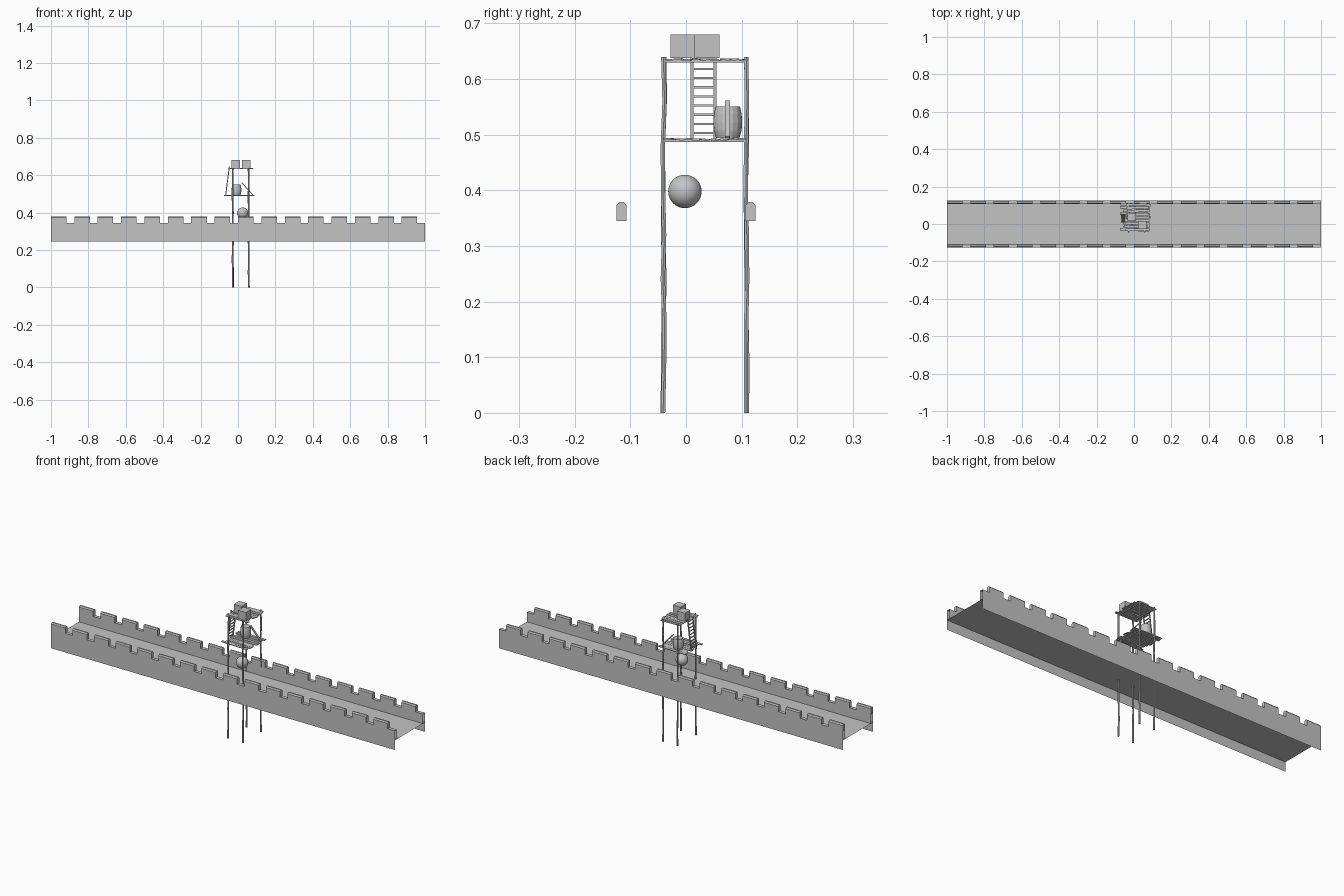
import bpy, bmesh, math, random
from mathutils import Vector, Matrix

if "Cube" in bpy.data.objects:
    bpy.data.objects.remove(bpy.data.objects["Cube"])

random.seed(4)
GREY = bpy.data.materials.new("plain grey")
GREY.diffuse_color = (0.55, 0.55, 0.55, 1)
GREY.use_nodes = True
GREY.node_tree.nodes["Principled BSDF"].inputs["Base Color"].default_value = GREY.diffuse_color


def finish(name, bm, smooth=False):
    me = bpy.data.meshes.new(name)
    bm.to_mesh(me)
    bm.free()
    me.materials.append(GREY)
    for p in me.polygons:
        p.use_smooth = smooth
    ob = bpy.data.objects.new(name, me)
    bpy.context.collection.objects.link(ob)
    return ob


def face(bm, *pts):
    return bm.faces.new([bm.verts.new(p) for p in pts])


def add_box(bm, centre, size, rot=Matrix()):
    m = Matrix.Translation(centre) @ rot @ Matrix.Diagonal((*size, 1))
    bmesh.ops.create_cube(bm, size=1, matrix=m)


def add_bar(bm, a, b, wide, thick):
    """Square bar from a to b; wide runs along y where possible."""
    a, b = Vector(a), Vector(b)
    z = (b - a).normalized()
    ref = Vector((0, 1, 0)) if abs(z.y) < 0.9 else Vector((1, 0, 0))
    x = ref.cross(z).normalized()
    y = z.cross(x)
    rot = Matrix((x, y, z)).transposed().to_4x4()
    add_box(bm, (a + b) / 2, (thick, wide, (b - a).length), rot)


# Wall walk: open ended shell with crenellated parapets
IN, OUT, LOW, FLOOR, SILL, TOP = 0.107, 0.125, 0.245, 0.295, 0.345, 0.379
bm = bmesh.new()
face(bm, (-1, -OUT, FLOOR), (1, -OUT, FLOOR), (1, OUT, FLOOR), (-1, OUT, FLOOR))
finish("walkway_floor", bm)

profile = [(IN, SILL), (IN, 0.373), (0.112, TOP), (0.120, TOP), (OUT, 0.373), (OUT, SILL)]
for side, label in ((-1, "front"), (1, "back")):
    bm = bmesh.new()
    o, i = OUT * side, IN * side
    face(bm, (-1, o, LOW), (1, o, LOW), (1, o, SILL), (-1, o, SILL))
    face(bm, (-1, i, FLOOR), (1, i, FLOOR), (1, i, SILL), (-1, i, SILL))
    for k in range(16):
        x0 = -1 + k * 0.125
        x1, x2 = x0 + 0.083, x0 + 0.125
        for (ya, za), (yb, zb) in zip(profile, profile[1:]):
            face(bm, (x0, ya * side, za), (x1, ya * side, za),
                 (x1, yb * side, zb), (x0, yb * side, zb))
        for x in (x0, x1):
            face(bm, *[(x, y * side, z) for y, z in profile])
        face(bm, (x1, i, SILL), (x2, i, SILL), (x2, o, SILL), (x1, o, SILL))
    bmesh.ops.remove_doubles(bm, verts=bm.verts, dist=1e-5)
    bmesh.ops.recalc_face_normals(bm, faces=bm.faces)
    finish(label + "_parapet", bm)

# Crooked tower poles
for n, (px, py) in enumerate([(-0.028, -0.04), (0.057, -0.04), (-0.028, 0.109), (0.057, 0.109)]):
    bm = bmesh.new()
    rings = []
    for j in range(9):
        cx = px + random.uniform(-0.0015, 0.0015)
        cy = py + random.uniform(-0.002, 0.002)
        rings.append([bm.verts.new((cx + 0.0045 * math.cos(math.tau * s / 6),
                                    cy + 0.0045 * math.sin(math.tau * s / 6),
                                    0.64 * j / 8)) for s in range(6)])
    for a, b in zip(rings, rings[1:]):
        for s in range(6):
            bm.faces.new((a[s], a[(s + 1) % 6], b[(s + 1) % 6], b[s]))
    bm.faces.new(rings[0][::-1])
    bm.faces.new(rings[-1])
    finish("tower_pole_%d" % (n + 1), bm)

# Platforms of uneven planks on cross beams
for label, z, xa, xb in (("lower", 0.492, -0.068, 0.080), ("upper", 0.635, -0.045, 0.075)):
    bm = bmesh.new()
    for k in range(9):
        y = -0.031 + k * 0.0168
        a = xa + random.uniform(-0.009, 0.009)
        b = xb + random.uniform(-0.009, 0.009)
        rot = (Matrix.Rotation(random.uniform(-0.04, 0.04), 4, 'Z')
               @ Matrix.Rotation(random.uniform(-0.06, 0.06), 4, 'X'))
        add_box(bm, ((a + b) / 2, y, z + random.uniform(-0.001, 0.001)),
                (b - a, 0.014, 0.003), rot)
    finish(label + "_planks", bm)
    bm = bmesh.new()
    for x in (-0.028, 0.057):
        add_bar(bm, (x, -0.042, z - 0.003), (x, 0.112, z - 0.003), 0.004, 0.005)
    finish(label + "_beams", bm)

# Ladder between the platforms
bm = bmesh.new()
foot, head = Vector((-0.066, 0, 0.493)), Vector((-0.046, 0, 0.648))
for y in (0.011, 0.052):
    add_bar(bm, foot + Vector((0, y, 0)), head + Vector((0, y, 0)), 0.005, 0.005)
for k in range(9):
    p = foot.lerp(head, (k + 0.6) / 9.4)
    add_bar(bm, (p.x, 0.011, p.z), (p.x, 0.052, p.z), 0.004, 0.004)
finish("ladder", bm)

# Barrel
bm = bmesh.new()
rings = [[bm.verts.new((-0.008 + r * math.cos(math.tau * s / 16),
                        0.075 + r * math.sin(math.tau * s / 16), z)) for s in range(16)]
         for r, z in ((0.021, 0.494), (0.025, 0.508), (0.026, 0.522), (0.025, 0.537), (0.022, 0.551))]
for a, b in zip(rings, rings[1:]):
    for s in range(16):
        bm.faces.new((a[s], a[(s + 1) % 16], b[(s + 1) % 16], b[s]))
bm.faces.new(rings[0][::-1])
bm.faces.new(rings[-1])
finish("barrel", bm)

# Leaning plank beside the barrel
bm = bmesh.new()
add_bar(bm, (0.020, 0.075, 0.560), (0.080, 0.075, 0.495), 0.009, 0.005)
finish("leaning_plank", bm)

# Crates on the upper platform
for n, (x, y) in enumerate([(-0.013, 0.038), (0.043, -0.006)]):
    bm = bmesh.new()
    add_box(bm, (x, y, 0.659), (0.045, 0.044, 0.043))
    finish("crate_%d" % (n + 1), bm)

# Stone ball
bm = bmesh.new()
bmesh.ops.create_uvsphere(bm, u_segments=32, v_segments=16, radius=0.03,
                          matrix=Matrix.Translation((0.025, -0.002, 0.398)))
finish("ball", bm, smooth=True)
